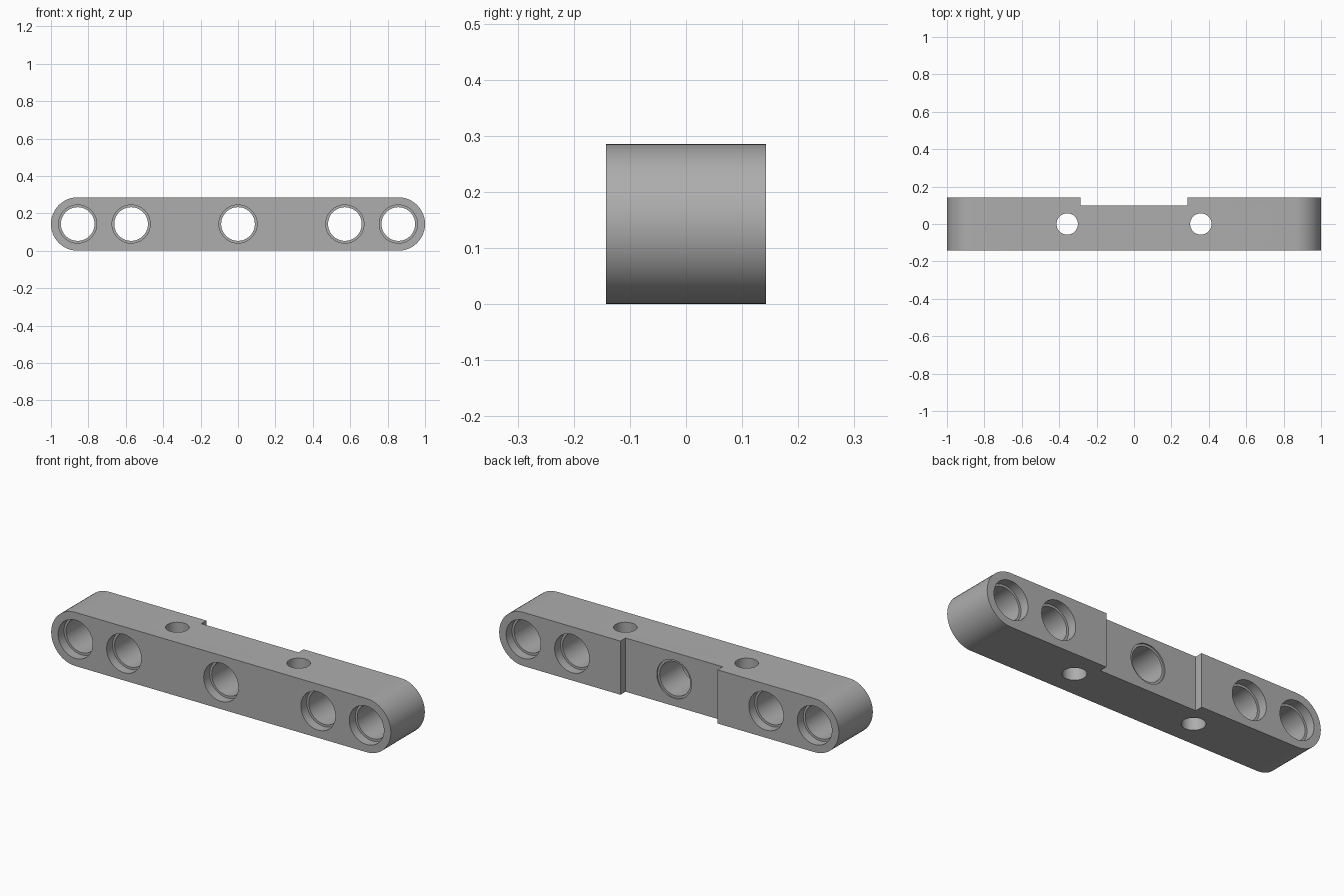
import bpy, bmesh, math
from mathutils import Matrix, Vector

if "Cube" in bpy.data.objects:
    bpy.data.objects.remove(bpy.data.objects["Cube"], do_unlink=True)

R = 1 / 7            # half height and half depth of the beam
PITCH = 2 * R        # spacing between hole positions
SEGMENTS = 48

grey = bpy.data.materials.new("light grey")
grey.use_nodes = True
grey.diffuse_color = (0.42, 0.42, 0.42, 1)
grey.node_tree.nodes["Principled BSDF"].inputs["Base Color"].default_value = grey.diffuse_color


def make_object(name, bm):
    bmesh.ops.recalc_face_normals(bm, faces=bm.faces)
    mesh = bpy.data.meshes.new(name)
    bm.to_mesh(mesh)
    bm.free()
    mesh.materials.append(grey)
    obj = bpy.data.objects.new(name, mesh)
    bpy.context.collection.objects.link(obj)
    return obj


def add_lathe(bm, profile, matrix):
    """Closed solid of revolution about local z from (radius, height) pairs."""
    rings = []
    for r, h in profile:
        rings.append([bm.verts.new(matrix @ Vector((r * math.cos(a), r * math.sin(a), h)))
                      for a in (math.tau * i / SEGMENTS for i in range(SEGMENTS))])
    for low, high in zip(rings, rings[1:]):
        for i in range(SEGMENTS):
            j = (i + 1) % SEGMENTS
            bm.faces.new((low[i], low[j], high[j], high[i]))
    bm.faces.new(rings[0])
    bm.faces.new(rings[-1])


# Beam body: rounded-end outline extruded along y
bm = bmesh.new()
outline = []
for side, start in ((1, -math.pi / 2), (-1, math.pi / 2)):
    for i in range(SEGMENTS // 2 + 1):
        a = start + math.tau * i / SEGMENTS
        outline.append(bm.verts.new((side * (1 - R) + R * math.cos(a), -R, R + R * math.sin(a))))
face = bm.faces.new(outline)
extruded = bmesh.ops.extrude_face_region(bm, geom=[face])["geom"]
bmesh.ops.translate(bm, vec=(0, 2 * R, 0),
                    verts=[v for v in extruded if isinstance(v, bmesh.types.BMVert)])
beam = make_object("beam", bm)

# Pin holes with a wider, shallow recess at each mouth, and plain vertical holes
bm = bmesh.new()
wide, narrow, recess, over = 0.102, 0.09, R - 0.05, R + 0.05
pin_profile = [(wide, -over), (wide, -recess), (narrow, -recess),
               (narrow, recess), (wide, recess), (wide, over)]
for step in (-3, -2, 0, 2, 3):
    add_lathe(bm, pin_profile, Matrix.Translation((step * PITCH, 0, R))
              @ Matrix.Rotation(math.pi / 2, 4, "X"))
for side in (-1, 1):
    add_lathe(bm, [(0.057, -over), (0.057, over)],
              Matrix.Translation((side * 1.25 * PITCH, 0, R)))
hole_cutter = make_object("hole_cutter", bm)

# Shallow notch in the middle of the back
bm = bmesh.new()
bmesh.ops.create_cube(bm, size=1, matrix=Matrix.Translation((0, 0.2, R))
                      @ Matrix.Diagonal((2 * PITCH, 0.2, 0.5, 1)))
notch_cutter = make_object("notch_cutter", bm)

# Cut everything and bake the result
for cutter in (notch_cutter, hole_cutter):
    cutter.hide_render = True
    mod = beam.modifiers.new(cutter.name, "BOOLEAN")
    mod.operation = "DIFFERENCE"
    mod.solver = "EXACT"
    mod.object = cutter
depsgraph = bpy.context.evaluated_depsgraph_get()
result = bpy.data.meshes.new_from_object(beam.evaluated_get(depsgraph))
beam.modifiers.clear()
beam.data = result
for cutter in (notch_cutter, hole_cutter):
    bpy.data.objects.remove(cutter, do_unlink=True)

bpy.ops.object.select_all(action="DESELECT")
beam.select_set(True)
bpy.context.view_layer.objects.active = beam
bpy.ops.object.shade_smooth_by_angle(angle=math.radians(30))
